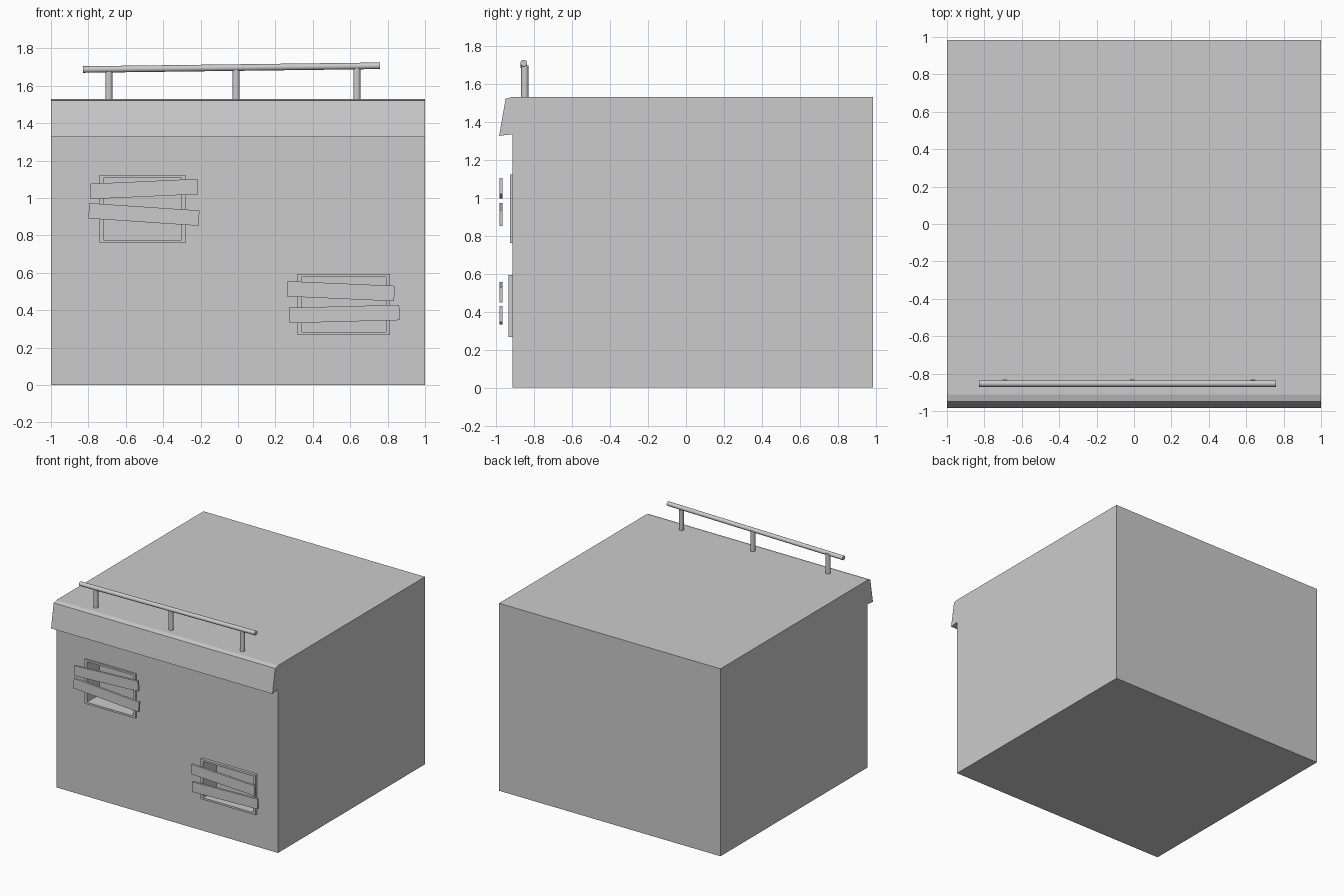
import bpy, math
from mathutils import Vector

if "Cube" in bpy.data.objects:
    bpy.data.objects.remove(bpy.data.objects["Cube"])

FRONT = -0.912


def box(name, x, y, z, rot=0.0):
    """Box from (min, max) ranges, optionally tilted about y."""
    bpy.ops.mesh.primitive_cube_add(size=1)
    ob = bpy.context.object
    ob.name = name
    for v in ob.data.vertices:
        v.co = Vector(c * (r[1] - r[0]) for c, r in zip(v.co, (x, y, z)))
    ob.location = [(r[0] + r[1]) / 2 for r in (x, y, z)]
    ob.rotation_euler.y = -math.radians(rot)
    return ob


def rod(name, a, b, radius):
    a, b = Vector(a), Vector(b)
    d = b - a
    bpy.ops.mesh.primitive_cylinder_add(vertices=16, radius=radius, depth=d.length,
                                        location=(a + b) / 2)
    ob = bpy.context.object
    ob.name = name
    ob.rotation_euler = d.to_track_quat('Z', 'Y').to_euler()
    bpy.ops.object.shade_smooth_by_angle()
    return ob


def cut(ob, cutter):
    m = ob.modifiers.new("opening", 'BOOLEAN')
    m.operation = 'DIFFERENCE'
    m.solver = 'EXACT'
    m.object = cutter


# Building block with sloped front cornice: side profile (y, z) extruded along x
profile = [(FRONT, 0), (0.983, 0), (0.983, 1.53), (FRONT, 1.53),
           (-0.949, 1.52), (-0.983, 1.325), (FRONT, 1.333)]
n = len(profile)
verts = [(x, y, z) for x in (-1, 1) for y, z in profile]
faces = [tuple(reversed(range(n))), tuple(range(n, 2 * n))]
faces += [(i, (i + 1) % n, (i + 1) % n + n, i + n) for i in range(n)]
mesh = bpy.data.meshes.new("building")
mesh.from_pydata(verts, [], faces)
building = bpy.data.objects.new("building", mesh)
bpy.context.collection.objects.link(building)

# Recessed windows with thin raised frames
windows = [("upper", (-0.74, -0.28), (0.76, 1.122), -0.925),
           ("lower", (0.318, 0.812), (0.267, 0.594), -0.935)]
for name, x, z, y in windows:
    t = 0.022
    cutter = box(name + "_window_cutter", (x[0] + t, x[1] - t), (-1.1, -0.76),
                 (z[0] + t * 0.7, z[1] - t * 0.7))
    cutter.hide_render = True
    cutter.display_type = 'WIRE'
    frame = box(name + "_window_frame", x, (y, FRONT + 0.012), z)
    cut(frame, cutter)
    cut(building, cutter)

# Crooked boards across the windows: centre x, centre z, length, tilt
for i, (cx, cz, length, tilt) in enumerate([(-0.503, 1.048, 0.575, 2.6),
                                            (-0.503, 0.912, 0.59, -3.8),
                                            (0.55, 0.502, 0.573, -2.5),
                                            (0.568, 0.38, 0.59, 1.5)]):
    box(f"window_board_{i + 1}", (cx - length / 2, cx + length / 2),
        (-0.982, -0.965), (cz - 0.041, cz + 0.041), tilt)

# Roof handrail and posts
rod("handrail", (-0.828, -0.853, 1.687), (0.76, -0.853, 1.707), 0.0175)
for i, x in enumerate((-0.69, -0.01, 0.636)):
    rod(f"rail_post_{i + 1}", (x, -0.848, 1.51), (x, -0.848, 1.695), 0.019)
